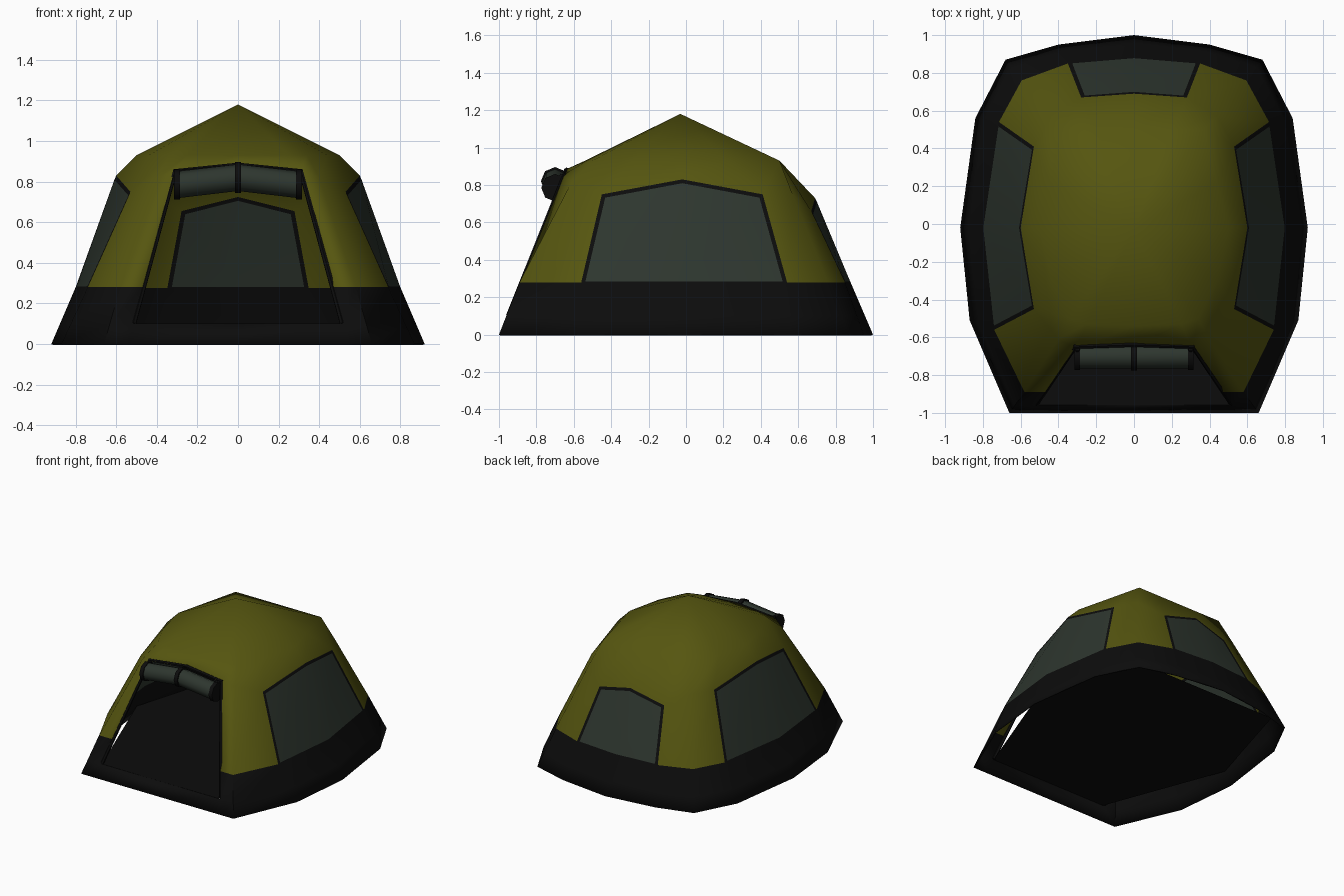
import bpy
import bmesh
from math import radians
from mathutils import Vector

if "Cube" in bpy.data.objects:
    bpy.data.objects.remove(bpy.data.objects["Cube"])


def make_material(name, rgb):
    mat = bpy.data.materials.new(name)
    mat.use_nodes = True
    colour = (*rgb, 1)
    mat.diffuse_color = colour
    shader = mat.node_tree.nodes["Principled BSDF"]
    shader.inputs["Base Color"].default_value = colour
    shader.inputs["Roughness"].default_value = 1
    shader.inputs["Specular IOR Level"].default_value = 0
    return mat


olive = make_material("olive fabric", (0.092, 0.092, 0.005))
black = make_material("black fabric", (0.0037, 0.0037, 0.0037))
grey = make_material("grey mesh", (0.027, 0.037, 0.028))
OLIVE, BLACK, GREY = range(3)


def smooth(obj, angle=50):
    bpy.ops.object.select_all(action='DESELECT')
    obj.select_set(True)
    bpy.context.view_layer.objects.active = obj
    bpy.ops.object.shade_smooth_by_angle(angle=radians(angle))


def mesh_object(name, bm, materials):
    mesh = bpy.data.meshes.new(name)
    bm.to_mesh(mesh)
    bm.free()
    for mat in materials:
        mesh.materials.append(mat)
    obj = bpy.data.objects.new(name, mesh)
    bpy.context.collection.objects.link(obj)
    return obj


def tube(name, points, radius, mat, resolution=2):
    curve = bpy.data.curves.new(name, 'CURVE')
    curve.dimensions = '3D'
    curve.bevel_depth = radius
    curve.bevel_resolution = resolution
    curve.use_fill_caps = True
    spline = curve.splines.new('POLY')
    spline.points.add(len(points) - 1)
    for target, point in zip(spline.points, points):
        target.co = (*point, 1)
    curve.materials.append(mat)
    obj = bpy.data.objects.new(name, curve)
    bpy.context.collection.objects.link(obj)
    bpy.ops.object.select_all(action='DESELECT')
    obj.select_set(True)
    bpy.context.view_layer.objects.active = obj
    bpy.ops.object.convert(target='MESH')
    smooth(bpy.context.object)


def full_ring(half):
    """Mirror half an outline, front centre to back centre, into a closed loop."""
    half = [Vector(p) for p in half]
    return half + [Vector((-p.x, p.y, p.z)) for p in half[-2:0:-1]]


def level(outline, z):
    return full_ring([(x, y, z) for x, y in outline])


# Half outlines: door centre, door edge, front corner, side window, back corner, back window
ground = level([(0, -1), (.54, -1), (.66, -1), (.87, -.51), (.92, -.02),
                (.84, .56), (.68, .87), (.4, .95), (0, 1)], 0)
band_top = level([(0, -.89), (.47, -.89), (.58, -.89), (.74, -.56), (.8, -.02),
                  (.715, .54), (.595, .76), (.35, .85), (0, .88)], .28)
knee = full_ring([(0, -.65, .88), (.31, -.66, .85), (.4, -.61, .82),
                  (.53, -.45, .75), (.6, -.02, .83), (.53, .41, .75),
                  (.44, .57, .75), (.28, .67, .66), (0, .69, .73)])
eaves = level([(0, -.54), (.25, -.53), (.34, -.5), (.44, -.29), (.5, -.02),
               (.44, .22), (.37, .5), (.2, .5), (0, .5)], .93)
sill = [a.lerp(b, .36) for a, b in zip(ground, band_top)]
rings = [ground, sill, band_top, knee, eaves]
count = len(ground)

# Tent shell with an open doorway and framed windows
bm = bmesh.new()
grid = [[bm.verts.new(p) for p in ring] for ring in rings]
apex = bm.verts.new((0, -.03, 1.18))
windows = []
for row in range(len(rings) - 1):
    for j in range(count):
        panel = min(j, count - 1 - j)
        if panel == 0 and row in (1, 2):
            continue
        k = (j + 1) % count
        face = bm.faces.new((grid[row][j], grid[row][k], grid[row + 1][k], grid[row + 1][j]))
        face.material_index = BLACK if row < 2 else OLIVE
        if row == 2 and panel in (3, 4, 7):
            windows.append(face)
for j in range(count):
    bm.faces.new((grid[-1][j], grid[-1][(j + 1) % count], apex))
for vert in [v for v in bm.verts if not v.link_faces]:
    bm.verts.remove(vert)
bm.normal_update()
rim = bmesh.ops.inset_region(bm, faces=windows, thickness=.022,
                             use_boundary=True, use_even_offset=True)
for face in rim["faces"]:
    face.material_index = BLACK
for face in windows:
    face.material_index = GREY
for vert in {v for face in windows for v in face.verts}:
    if vert.co.z < .4:
        vert.co = (vert.co.x * 1.008, vert.co.y * 1.008, vert.co.z - .016)
shell = mesh_object("tent_shell", bm, (olive, black, grey))
smooth(shell)
thickness = shell.modifiers.new("fabric thickness", 'SOLIDIFY')
thickness.thickness = .01
thickness.offset = -1

# Six-sided groundsheet at sill height
bm = bmesh.new()
corners = [(.51, -.957), (.865, -.02), (.63, .78)]
outline = corners + [(-x, y) for x, y in reversed(corners)]
bm.faces.new([bm.verts.new((x, y, .1)) for x, y in outline])
mesh_object("groundsheet", bm, (black,))

# Door frame piping, tucked just inside the opening
tuck = Vector((0, .012, 0))
frame = [p + tuck for p in (sill[1], knee[1], knee[0], knee[-1], sill[-1])]
tube("door_frame", frame, .014, black, 1)

# Rolled-up door with centre strap and end ties
roll_end = Vector((.3, -.7, .785))
roll_mid = Vector((0, -.7, .82))
mirror = Vector((-1, 1, 1))
tube("rolled_door", [roll_end * mirror, roll_mid, roll_end], .066, grey)
half_width = Vector((.015, 0, 0))
tube("roll_strap", [roll_mid - half_width, roll_mid + half_width], .076, black)
for side, name in ((1, "left"), (-1, "right")):
    centre = Vector((side * roll_end.x, roll_end.y, roll_end.z))
    tube(name + "_roll_tie", [centre - half_width, centre + half_width], .074, black)
    tube(name + "_tie_tab", [centre, Vector((centre.x, -.66, .855))], .014, black, 1)
